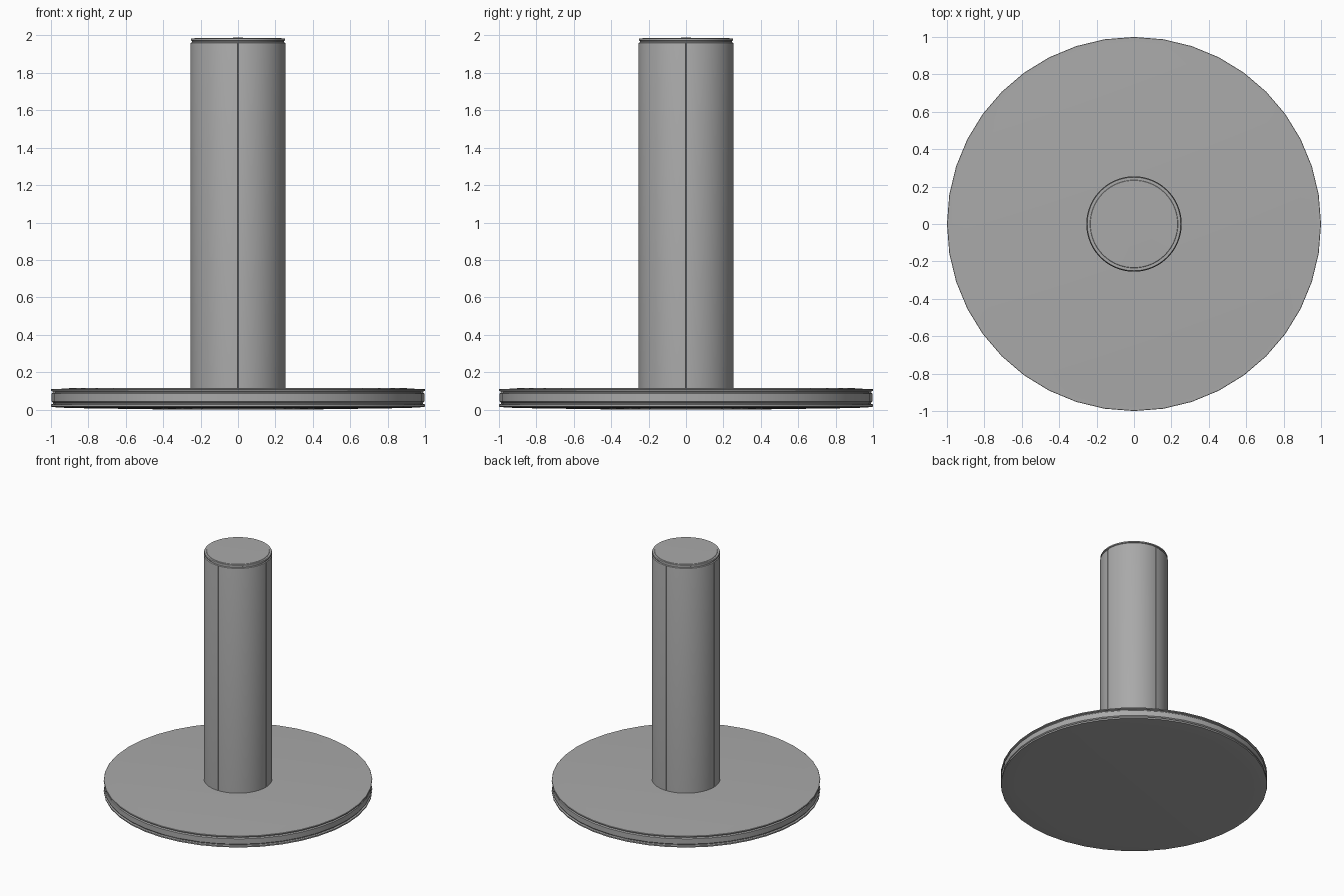
import bpy, bmesh
from math import cos, sin, pi, radians

cube = bpy.data.objects.get("Cube")
if cube:
    bpy.data.objects.remove(cube)

# Single grey finish
grey = bpy.data.materials.new("plain_grey")
grey.use_nodes = True
colour = (0.4, 0.4, 0.4, 1)
grey.diffuse_color = colour
grey.node_tree.nodes["Principled BSDF"].inputs["Base Color"].default_value = colour


def lathe(name, profile, angles, radius_at=lambda r, z, a: r):
    """Spin (radius, height) points round z; ends on the axis become single poles."""
    bm = bmesh.new()
    rings = []
    for r, z in profile:
        if r == 0:
            rings.append([bm.verts.new((0, 0, z))] * len(angles))
        else:
            rings.append([bm.verts.new((radius_at(r, z, a) * cos(a),
                                        radius_at(r, z, a) * sin(a), z)) for a in angles])
    n = len(angles)
    for low, high in zip(rings, rings[1:]):
        for i in range(n):
            j = (i + 1) % n
            corners = dict.fromkeys((low[i], low[j], high[j], high[i]))
            bm.faces.new(list(corners))
    bmesh.ops.recalc_face_normals(bm, faces=bm.faces)
    mesh = bpy.data.meshes.new(name)
    bm.to_mesh(mesh)
    bm.free()
    mesh.materials.append(grey)
    obj = bpy.data.objects.new(name, mesh)
    bpy.context.collection.objects.link(obj)
    bpy.ops.object.select_all(action="DESELECT")
    obj.select_set(True)
    bpy.context.view_layer.objects.active = obj
    bpy.ops.object.shade_smooth_by_angle(angle=radians(25))
    return obj


# Round base: thin rims above and below a bevelled band
base_profile = [
    (0, 0), (0.42, 0.001), (0.9, 0.008), (0.975, 0.012),
    (0.998, 0.015), (1, 0.018), (1, 0.027), (0.988, 0.031),
    (0.988, 0.035), (0.996, 0.042), (0.996, 0.085), (0.988, 0.092),
    (0.988, 0.096), (1, 0.1), (1, 0.107), (0.998, 0.109),
    (0.975, 0.109), (0.9, 0.114), (0, 0.115),
]
lathe("base_disc", base_profile, [2 * pi * i / 40 for i in range(40)])

# Post: four fine vertical seams and a stepped top rim
SEAM = 0.011
post_angles = []
for i in range(80):
    a = 2 * pi * i / 80
    post_angles += [a - SEAM, a, a + SEAM] if i % 20 == 0 else [a]


def seam_radius(r, z, a):
    on_seam = abs(sin(2 * a)) < 1e-6
    return r - 0.006 if on_seam and z < 1.957 else r


post_profile = [
    (0, 0.1), (0.255, 0.1), (0.255, 1.952), (0.253, 1.96),
    (0.246, 1.964), (0.246, 1.97), (0.252, 1.973), (0.252, 1.981),
    (0.25, 1.984), (0.235, 1.984), (0.233, 1.986), (0.125, 1.987), (0, 1.988),
]
lathe("post", post_profile, post_angles, seam_radius)
